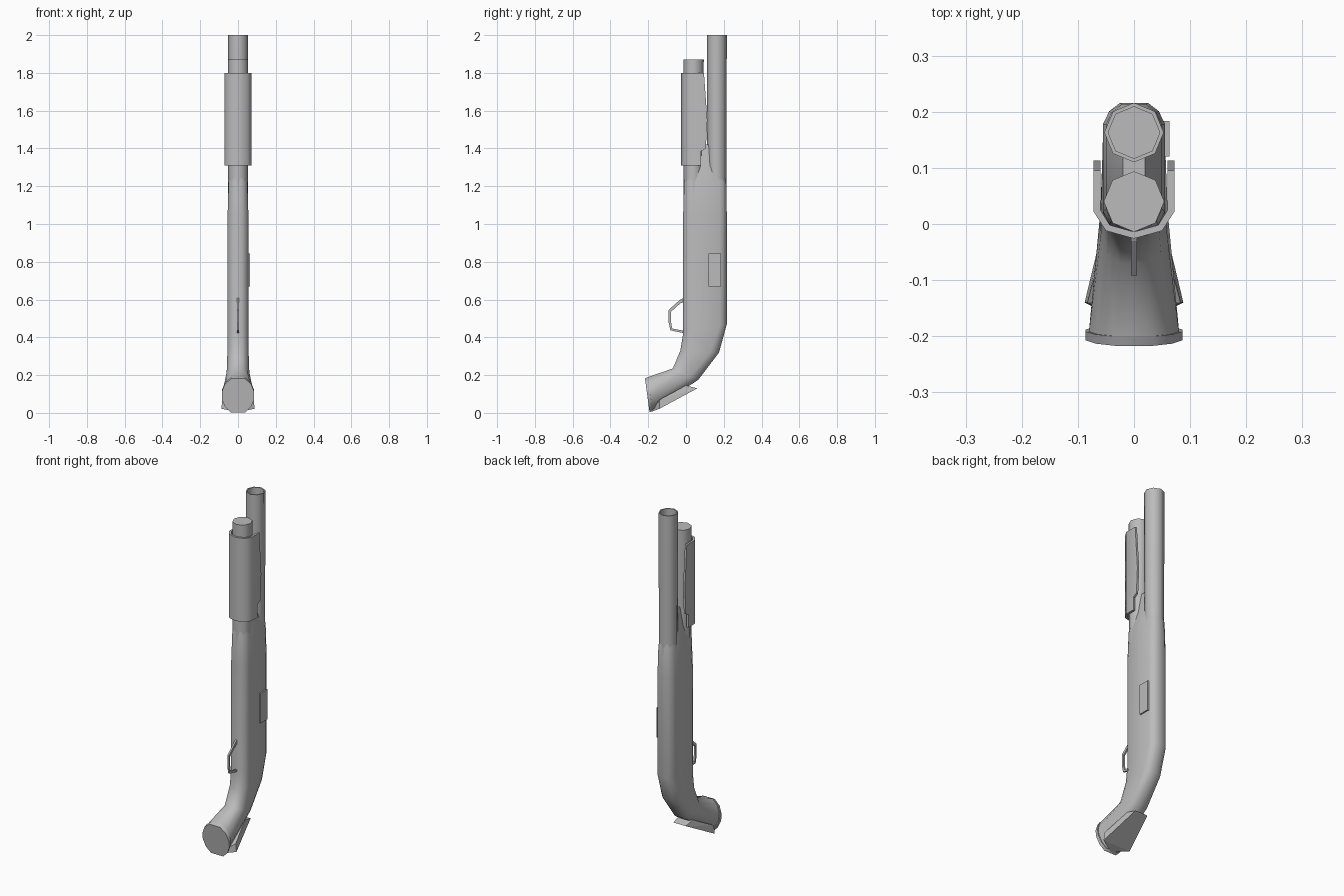
import bpy, bmesh, math

if "Cube" in bpy.data.objects:
    bpy.data.objects.remove(bpy.data.objects["Cube"], do_unlink=True)

# One grey finish for every part
grey = bpy.data.materials.new("plain_grey")
grey.use_nodes = True
colour = (0.5, 0.5, 0.5, 1)
grey.diffuse_color = colour
grey.node_tree.nodes["Principled BSDF"].inputs["Base Color"].default_value = colour


def finish(name, bm, smooth=True):
    bmesh.ops.recalc_face_normals(bm, faces=bm.faces)
    mesh = bpy.data.meshes.new(name)
    bm.to_mesh(mesh)
    bm.free()
    mesh.materials.append(grey)
    ob = bpy.data.objects.new(name, mesh)
    bpy.context.collection.objects.link(ob)
    if smooth:
        bpy.ops.object.select_all(action="DESELECT")
        ob.select_set(True)
        bpy.context.view_layer.objects.active = ob
        bpy.ops.object.shade_smooth_by_angle(angle=math.radians(50))
    return ob


def loft(name, rings, closed=False, smooth=True):
    """Skin rings of equal length; cap the ends unless the rings form a loop."""
    bm = bmesh.new()
    loops = [[bm.verts.new(p) for p in ring] for ring in rings]
    pairs = list(zip(loops, loops[1:]))
    if closed:
        pairs.append((loops[-1], loops[0]))
    else:
        bm.faces.new(loops[0])
        bm.faces.new(loops[-1])
    for a, b in pairs:
        for i in range(len(a)):
            j = (i + 1) % len(a)
            bm.faces.new((a[i], a[j], b[j], b[i]))
    return finish(name, bm, smooth)


def section(front, back, half, c):
    """Chamfered cross-section between a front and a back (y, z) point."""
    side = [(0, 0.4), (0.4 * c, 0.8), (c, 1), (1 - c, 1), (1 - 0.4 * c, 0.8), (1, 0.45)]
    outline = side + [(u, -w) for u, w in reversed(side)]
    return [(w * half,
             front[0] + u * (back[0] - front[0]),
             front[1] + u * (back[1] - front[1])) for u, w in outline]


def circle(y, z, r):
    return [(r * math.sin(i * math.pi / 4), y + r * math.cos(i * math.pi / 4), z)
            for i in range(8)]


# Receiver, wrist and stock in one sweep
loft("receiver_and_stock", [
    section((0.03, 1.42), (0.16, 1.42), 0.02, 0.16),
    section((-0.01, 1.22), (0.213, 1.22), 0.05, 0.16),
    section((-0.015, 1.05), (0.216, 1.05), 0.055, 0.16),
    section((-0.015, 0.42), (0.216, 0.47), 0.055, 0.16),
    section((-0.03, 0.33), (0.175, 0.32), 0.056, 0.22),
    section((-0.07, 0.235), (0.065, 0.175), 0.06, 0.32),
    section((-0.2, 0.19), (-0.18, 0.015), 0.08, 0.4),
])

# Butt plate
loft("butt_plate", [
    section((-0.2, 0.19), (-0.18, 0.013), 0.086, 0.4),
    section((-0.217, 0.182), (-0.193, 0.003), 0.086, 0.4),
])

# Flared underside of the stock
bm = bmesh.new()
bm.verts.new((0, -0.185, 0.005))
for s in (-1, 1):
    for x, y, z in ((0.04, 0.06, 0.13), (0.088, -0.14, 0.022),
                    (0.083, -0.14, 0.07), (0.045, 0.0, 0.145)):
        bm.verts.new((s * x, y, z))
bmesh.ops.convex_hull(bm, input=bm.verts)
finish("stock_underside", bm, False)

# Hollow barrel and closed magazine tube
loft("barrel", [circle(0.163, 1.05, 0.051), circle(0.163, 2, 0.053),
                circle(0.163, 2, 0.046), circle(0.163, 1.55, 0.046),
                circle(0.163, 1.55, 0.001)])
loft("magazine_tube", [circle(0.04, 1.05, 0.052), circle(0.04, 1.87, 0.054)])


# Sliding fore-end: an open trough around the magazine tube
def trough(z, end):
    half = [(0.072, end), (0.072, 0.022), (0.05, -0.012), (0, -0.026)]
    inner = [(0.06, end), (0.06, 0.025), (0.043, -0.002), (0, -0.014)]
    outer = half + [(-x, y) for x, y in half[-2::-1]]
    inside = inner + [(-x, y) for x, y in inner[-2::-1]]
    return [(x, y, z) for x, y in outer + inside[::-1]]


loft("fore_end", [trough(1.31, 0.08), trough(1.385, 0.08), trough(1.4, 0.105),
                  trough(1.55, 0.113), trough(1.8, 0.095)])

# Trigger guard: a thin strip bent into a loop
outer = [(0.0, 0.615), (-0.03, 0.6), (-0.092, 0.545), (-0.092, 0.48), (-0.083, 0.437), (0.0, 0.42)]
inner = [(0.0, 0.59), (-0.03, 0.58), (-0.08, 0.535), (-0.08, 0.485), (-0.073, 0.447), (0.0, 0.432)]
loft("trigger_guard", [
    [(-0.005, *o), (0.005, *o), (0.005, *i), (-0.005, *i)]
    for o, i in zip(outer, inner)], smooth=False)

# Ejection port cover on the left side
loft("port_cover", [
    [(x, 0.12, 0.67), (x, 0.184, 0.67), (x, 0.184, 0.845), (x, 0.12, 0.845)]
    for x in (0.045, 0.063)], smooth=False)
